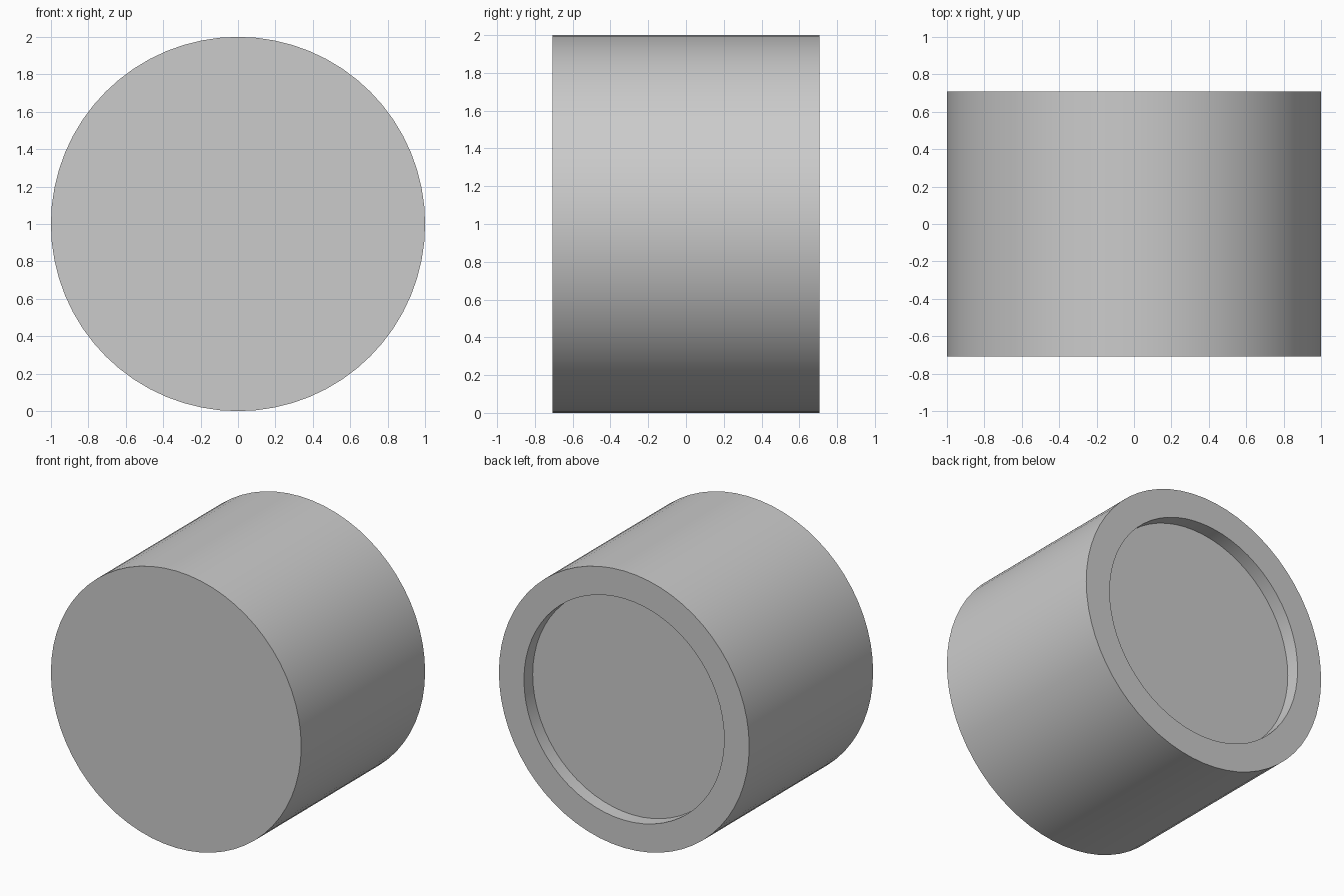
import bpy
import bmesh
from math import cos, sin, tau, radians

SIDES = 64
HALF_LENGTH = 0.707
RECESS_RADIUS = 0.8
RECESS_DEPTH = 0.1

default = bpy.data.objects.get("Cube")
if default:
    bpy.data.objects.remove(default, do_unlink=True)


def make_material(name, color):
    mat = bpy.data.materials.new(name)
    mat.use_nodes = True
    mat.diffuse_color = color
    mat.node_tree.nodes["Principled BSDF"].inputs["Base Color"].default_value = color
    return mat


def ring(bm, radius, y):
    angles = [tau * i / SIDES for i in range(SIDES)]
    return [bm.verts.new((radius * cos(a), y, 1 + radius * sin(a))) for a in angles]


# Drum with a shallow round recess in the back: (radius, y) from front to recess floor
profile = [
    (1, -HALF_LENGTH),
    (1, HALF_LENGTH),
    (RECESS_RADIUS, HALF_LENGTH),
    (RECESS_RADIUS, HALF_LENGTH - RECESS_DEPTH),
]
bm = bmesh.new()
rings = [ring(bm, r, y) for r, y in profile]
for a, b in zip(rings, rings[1:]):
    for i in range(SIDES):
        j = (i + 1) % SIDES
        bm.faces.new((a[i], a[j], b[j], b[i]))

# Flat front and recess floor
bm.faces.new(rings[0])
bm.faces.new(rings[-1])
bmesh.ops.recalc_face_normals(bm, faces=bm.faces[:])

mesh = bpy.data.meshes.new("recessed_drum")
bm.to_mesh(mesh)
bm.free()
drum = bpy.data.objects.new("recessed_drum", mesh)
bpy.context.collection.objects.link(drum)
mesh.materials.append(make_material("light_grey", (0.6, 0.6, 0.6, 1)))

# Smooth walls, sharp rims
bpy.ops.object.select_all(action="DESELECT")
drum.select_set(True)
bpy.context.view_layer.objects.active = drum
bpy.ops.object.shade_smooth_by_angle(angle=radians(30))
